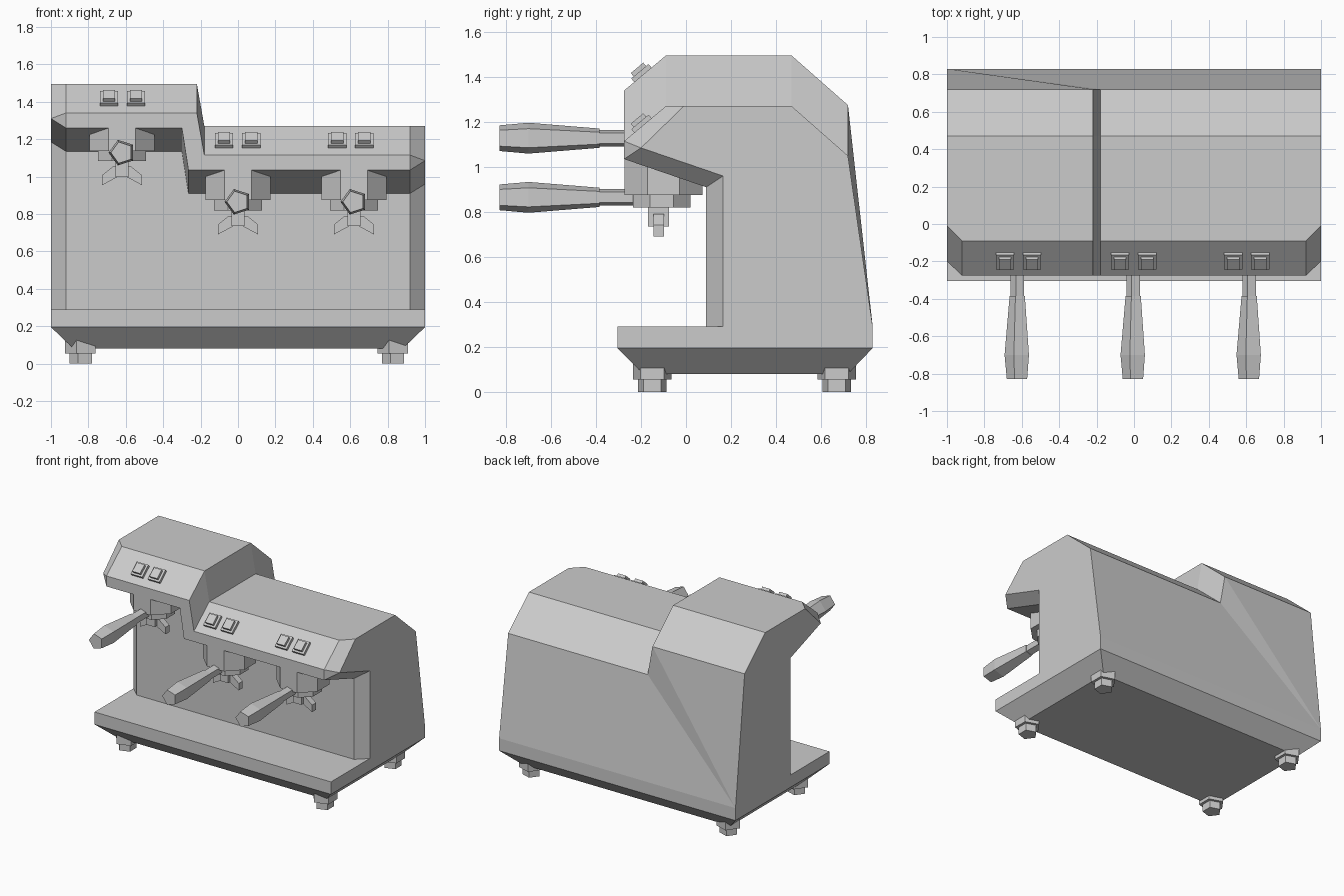
import bpy, bmesh
from math import sin, cos, radians, pi
from mathutils import Matrix, Vector

if "Cube" in bpy.data.objects:
    bpy.data.objects.remove(bpy.data.objects["Cube"])

grey = bpy.data.materials.new("light_grey")
grey.use_nodes = True
grey.diffuse_color = (0.6, 0.6, 0.6, 1)
grey.node_tree.nodes["Principled BSDF"].inputs["Base Color"].default_value = (0.6, 0.6, 0.6, 1)


def loft(name, rings, skip_last=False):
    """Skin a row of equal-length rings and cap both ends."""
    bm = bmesh.new()
    rows = [[bm.verts.new(p) for p in ring] for ring in rings]
    n = len(rows[0])
    for a, b in zip(rows, rows[1:]):
        for i in range(n - 1 if skip_last else n):
            j = (i + 1) % n
            bm.faces.new((a[i], a[j], b[j], b[i]))
    bm.faces.new(rows[0])
    bm.faces.new(rows[-1])
    bmesh.ops.remove_doubles(bm, verts=bm.verts, dist=0.0005)
    bmesh.ops.recalc_face_normals(bm, faces=bm.faces)
    mesh = bpy.data.meshes.new(name)
    bm.to_mesh(mesh)
    bm.free()
    mesh.materials.append(grey)
    obj = bpy.data.objects.new(name, mesh)
    bpy.context.collection.objects.link(obj)
    return obj


def rect(x0, x1, y0, y1, z):
    return [(x0, y0, z), (x1, y0, z), (x1, y1, z), (x0, y1, z)]


def polygon(sides, radius, start=0.0):
    turn = [start + 2 * pi * i / sides for i in range(sides)]
    return [(radius * cos(t), radius * sin(t)) for t in turn]


def upright(name, x, y, z0, z1, sides, radius, start):
    shape = polygon(sides, radius, start)
    return loft(name, [[(x + u, y + v, z) for u, v in shape] for z in (z0, z1)])


# Drip tray with a tapered underside
loft("base_tray", [rect(-0.88, 0.88, -0.19, 0.72, 0.08),
                   rect(-1, 1, -0.305, 0.83, 0.195),
                   rect(-1, 1, -0.305, 0.83, 0.29)])


# Stepped body: side profiles skinned along x
def section(x_low, x_top, x_back, rise):
    front = [(x_low, 0.09, 0.29), (x_low, 0.09, 0.91 + rise),
             (x_low, -0.275, 1.035 + rise), (x_top, -0.275, 1.115 + rise),
             (x_top, -0.09, 1.27 + rise)]
    return front + back(x_top, x_back, rise)


def back(x, x_back, rise):
    return [(x, 0.47, 1.27 + rise), (x, 0.72, 1.05 + rise), (x_back, 0.83, 0.29)]


def end_section(x, rise):
    tip = (x, -0.2, 1.085 + rise)
    front = [(x, 0.165, 0.29), (x, 0.165, 0.96 + rise), tip, tip, (x, -0.01, 1.27 + rise)]
    return front + back(x, x, rise)


STEP = 0.225
loft("body", [end_section(-1, STEP),
              section(-0.92, -0.92, -1, STEP),
              section(-0.30, -0.22, -1, STEP),
              section(-0.265, -0.18, -1, 0),
              section(0.92, 0.92, 1, 0),
              end_section(1, 0)], skip_last=True)

# Feet
for side, x in (("right", -0.835), ("left", 0.835)):
    for end, y in (("front", -0.15), ("back", 0.67)):
        upright(f"{end}_{side}_foot_collar", x, y, 0.055, 0.13, 5, 0.09, pi)
        upright(f"{end}_{side}_foot", x, y, 0.0, 0.06, 5, 0.066, pi)


# Brew group: head, filter basket, handle and twin spout
def brew_group(label, x, rise):
    z = 0.865 + rise
    upright(label + "_brew_head", x, -0.1, z + 0.01, z + 0.2, 8, 0.188, pi / 8)
    upright(label + "_filter_basket", x, -0.108, z - 0.045, z + 0.011, 8, 0.138, pi / 8)

    def ring(y, radius):
        return [(x + u, y, z + v) for u, v in polygon(5, radius, pi)]
    loft(label + "_handle_neck", [ring(-0.2, 0.039), ring(-0.39, 0.039)])
    loft(label + "_handle", [ring(-0.385, 0.045), ring(-0.7, 0.072), ring(-0.83, 0.06)])

    loft(label + "_spout_block", [rect(x - 0.035, x + 0.035, -0.17, -0.075, z - 0.13),
                                  rect(x - 0.035, x + 0.035, -0.17, -0.075, z - 0.04)])
    for side, s in (("right", -1), ("left", 1)):
        outline = [(0.0, -0.075), (0.05, -0.075), (0.108, -0.122),
                   (0.108, -0.175), (0.025, -0.13), (0.0, -0.13)]
        loft(f"{label}_{side}_spout",
             [[(x + s * u, y, z + v) for u, v in outline] for y in (-0.145, -0.097)])


brew_group("raised", -0.62, 0.263)
brew_group("middle", 0.0, 0)
brew_group("outer", 0.62, 0)

# Push buttons on the sloping front panel
tilt = Matrix.Rotation(radians(40), 4, 'X')


def button(number, x, rise):
    place = Matrix.Translation(Vector((x, -0.192, 1.185 + rise))) @ tilt
    for part, w, d, z0, z1 in (("plate", 0.049, 0.05, -0.01, 0.02),
                               ("key", 0.033, 0.036, 0.015, 0.04)):
        obj = loft(f"button_{part}_{number}", [rect(-w, w, -d, d, z) for z in (z0, z1)])
        obj.data.transform(place)


for i, x in enumerate((-0.69, -0.545, -0.075, 0.07, 0.53, 0.675)):
    button(i + 1, x, STEP if x < -0.2 else 0)
